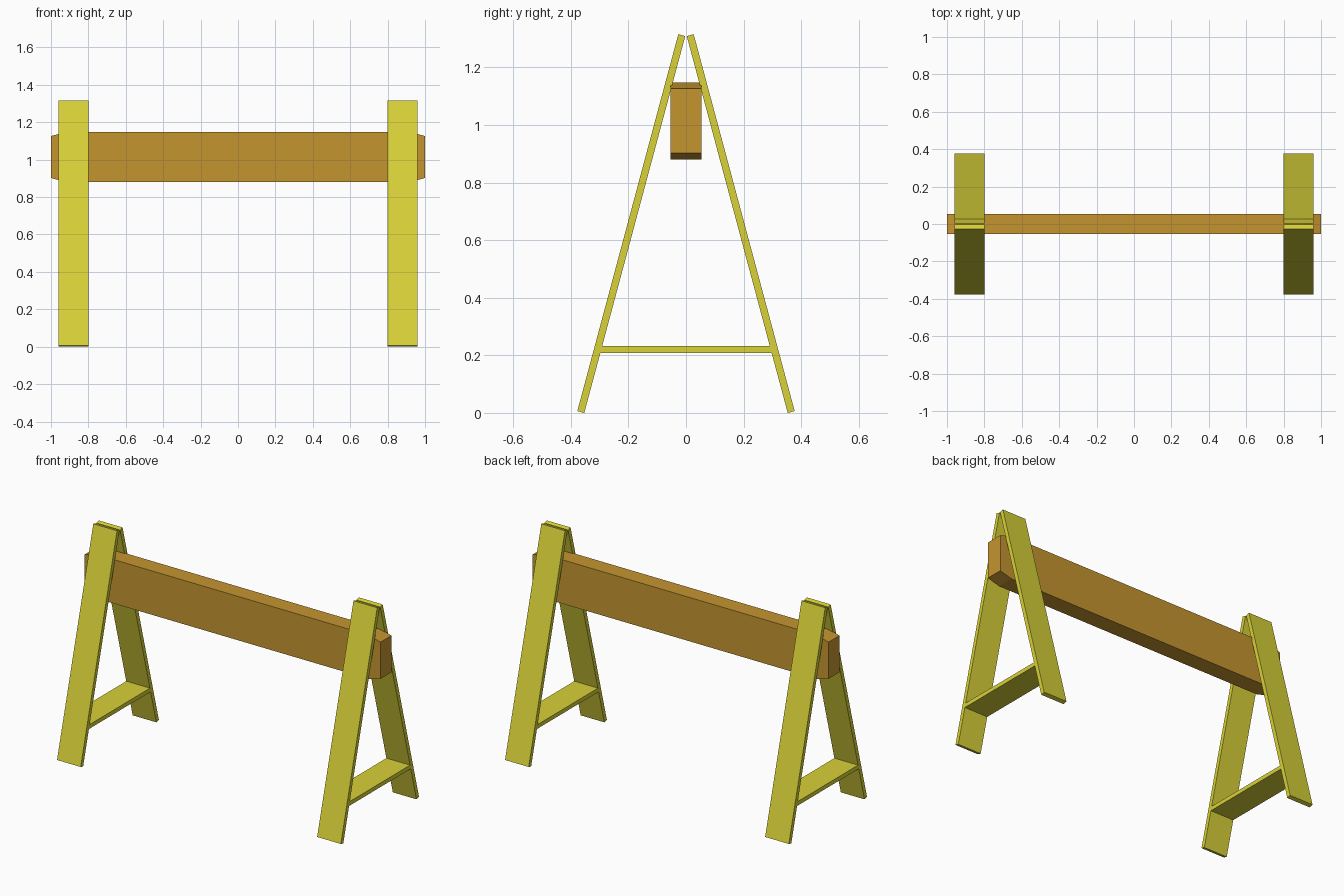
import bpy, bmesh, math

if "Cube" in bpy.data.objects:
    bpy.data.objects.remove(bpy.data.objects["Cube"])


def material(name, rgb):
    m = bpy.data.materials.new(name)
    m.diffuse_color = (*rgb, 1)
    m.use_nodes = True
    m.node_tree.nodes["Principled BSDF"].inputs["Base Color"].default_value = m.diffuse_color
    return m


YELLOW = material("yellow_paint", (0.69, 0.64, 0.04))
ORANGE = material("orange_wood", (0.56, 0.30, 0.03))


def box(name, size, loc, mat, tilt=0):
    bpy.ops.mesh.primitive_cube_add(size=1, location=loc, rotation=(tilt, 0, 0))
    ob = bpy.context.object
    ob.name = name
    ob.scale = size
    bpy.ops.object.transform_apply(location=False, rotation=False, scale=True)
    ob.data.materials.append(mat)
    return ob


# Barrier beam: side profile with tapered ends, extruded through y
h, d = 0.134, 0.053
profile = [(-1, -0.112), (-0.92, -h), (0.92, -h), (1, -0.112),
           (1, 0.112), (0.92, h), (-0.92, h), (-1, 0.112)]
bm = bmesh.new()
face = bm.faces.new([bm.verts.new((x, -d, z)) for x, z in profile])
ext = bmesh.ops.extrude_face_region(bm, geom=[face])
bmesh.ops.translate(bm, vec=(0, 2 * d, 0),
                    verts=[v for v in ext["geom"] if isinstance(v, bmesh.types.BMVert)])
bmesh.ops.recalc_face_normals(bm, faces=bm.faces)
mesh = bpy.data.meshes.new("beam")
bm.to_mesh(mesh)
bm.free()
mesh.materials.append(ORANGE)
beam = bpy.data.objects.new("beam", mesh)
beam.location = (0, 0, 1.014)
bpy.context.collection.objects.link(beam)

# Two A-frames: a pair of leaning legs and a brace each
for side, sx in (("left", -1), ("right", 1)):
    x = sx * 0.879
    for end, sy in (("front", -1), ("back", 1)):
        box(f"{side}_{end}_leg", (0.16, 0.025, 1.355),
            (x, sy * 0.19, 0.6575), YELLOW, sy * math.radians(15))
    box(f"{side}_brace", (0.16, 0.6, 0.025), (x, 0, 0.22), YELLOW)
